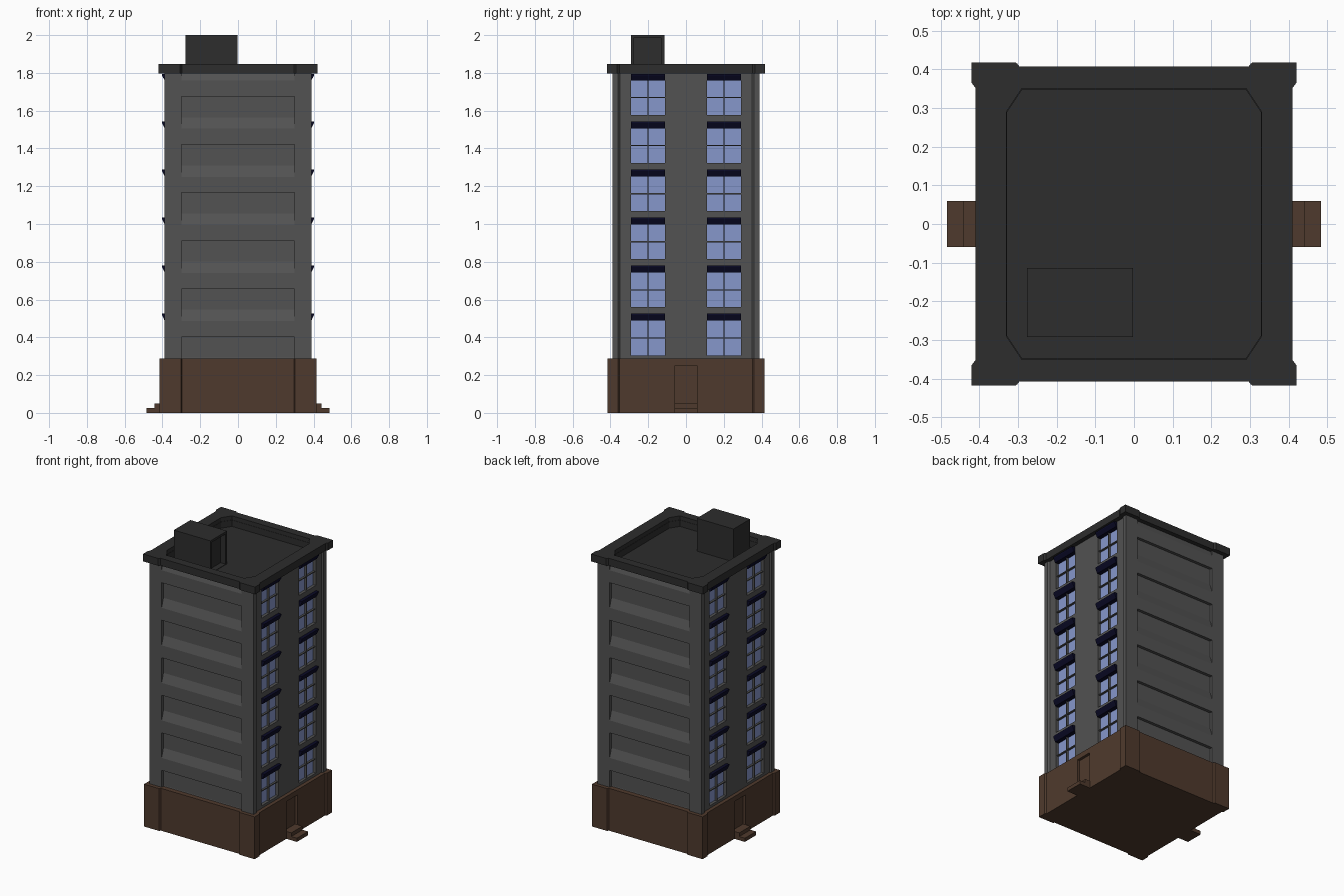
import bpy, bmesh
from mathutils import Vector

if "Cube" in bpy.data.objects:
    bpy.data.objects.remove(bpy.data.objects["Cube"])


def material(name, rgb):
    m = bpy.data.materials.new(name)
    m.diffuse_color = (*rgb, 1)
    m.use_nodes = True
    m.node_tree.nodes["Principled BSDF"].inputs["Base Color"].default_value = m.diffuse_color
    return m


GREY = material("wall grey", (0.085, 0.085, 0.085))
DARK = material("roof charcoal", (0.026, 0.026, 0.026))
BROWN = material("base brown", (0.078, 0.042, 0.026))
NAVY = material("awning navy", (0.003, 0.003, 0.02))
GLASS = material("glass blue", (0.24, 0.31, 0.6))


def finish(name, bm, mat):
    bmesh.ops.recalc_face_normals(bm, faces=bm.faces)
    me = bpy.data.meshes.new(name)
    bm.to_mesh(me)
    bm.free()
    if mat:
        me.materials.append(mat)
    ob = bpy.data.objects.new(name, me)
    bpy.context.collection.objects.link(ob)
    return ob


def add_prism(bm, pts, vec):
    face = bm.faces.new([bm.verts.new(p) for p in pts])
    ext = bmesh.ops.extrude_face_region(bm, geom=[face], use_keep_orig=True)
    bmesh.ops.translate(bm, vec=Vector(vec),
                        verts=[g for g in ext["geom"] if isinstance(g, bmesh.types.BMVert)])


def add_box(bm, x, y, z):
    x, y, z = sorted(x), sorted(y), sorted(z)
    add_prism(bm, [(x[0], y[0], z[0]), (x[1], y[0], z[0]),
                   (x[1], y[1], z[0]), (x[0], y[1], z[0])], (0, 0, z[1] - z[0]))


def plan(quad):
    """Mirror a quarter outline into a full closed outline."""
    return (quad + [(-x, y) for x, y in reversed(quad)]
            + [(-x, -y) for x, y in quad] + [(x, -y) for x, y in reversed(quad)])


def slab(name, quad, z0, z1, mat):
    bm = bmesh.new()
    add_prism(bm, [(x, y, z0) for x, y in plan(quad)], (0, 0, z1 - z0))
    return finish(name, bm, mat)


def cut(ob, bm):
    tool = finish("cutter", bm, None)
    tool.hide_render = True
    mod = ob.modifiers.new("cut", "BOOLEAN")
    mod.operation, mod.solver, mod.object = "DIFFERENCE", "EXACT", tool
    bpy.context.view_layer.objects.active = ob
    bpy.ops.object.modifier_apply(modifier=mod.name)
    bpy.data.objects.remove(tool)


ROOF_Z = 1.775
FLOOR = 0.2545
HOLE = [(0.33, 0.29), (0.29, 0.35)]
windows = [(s, t, 0.305 + FLOOR * i, min(0.525 + FLOOR * i, 1.793))
           for s in (-1, 1) for t in (-1, 1) for i in range(6)]

# Main tower with corner pilasters on the window sides
tower = slab("tower", [(0.38, 0.35), (0.39, 0.36), (0.39, 0.39)], 0.1, 1.8, GREY)
bm = bmesh.new()
for s, t, z0, z1 in windows:
    add_box(bm, (s * 0.355, s * 0.45), (t * 0.11, t * 0.292), (z0, z1))
# Sloped-sill recesses on the front and back
for s in (-1, 1):
    for i in range(7):
        zt = 0.402 + FLOOR * i
        prof = [(0.45, zt), (0.37, zt), (0.37, zt - 0.11), (0.39, zt - 0.17), (0.45, zt - 0.17)]
        add_prism(bm, [(-0.3, s * y, z) for y, z in prof], (0.6, 0, 0))
cut(tower, bm)
bm = bmesh.new()
add_prism(bm, [(x, y, ROOF_Z) for x, y in plan(HOLE)], (0, 0, 0.2))
cut(tower, bm)

# Base with door recesses
base = slab("base", [(0.405, 0.352), (0.415, 0.36), (0.415, 0.415),
                     (0.302, 0.415), (0.296, 0.405)], 0, 0.287, BROWN)
bm = bmesh.new()
for s in (-1, 1):
    add_box(bm, (s * 0.387, s * 0.5), (-0.058, 0.058), (0.05, 0.252))
cut(base, bm)

# Door steps
bm = bmesh.new()
for s in (-1, 1):
    add_box(bm, (s * 0.38, s * 0.484), (-0.06, 0.06), (0, 0.025))
    add_box(bm, (s * 0.38, s * 0.442), (-0.06, 0.06), (0.025, 0.05))
finish("door_steps", bm, BROWN)

# Cornice ring and roof floor
cornice = slab("cornice", [(0.41, 0.352), (0.42, 0.365), (0.42, 0.418),
                           (0.306, 0.418), (0.296, 0.407)], 1.798, 1.848, DARK)
bm = bmesh.new()
add_prism(bm, [(x, y, 1.7) for x, y in plan(HOLE)], (0, 0, 0.3))
cut(cornice, bm)
slab("roof_floor", HOLE, ROOF_Z - 0.005, ROOF_Z + 0.002, DARK)
# Dark lining of the parapet
lining = slab("parapet_lining", [(0.332, 0.291), (0.291, 0.352)], ROOF_Z, 1.82, DARK)
bm = bmesh.new()
add_prism(bm, [(x * 0.995, y * 0.995, 1.7) for x, y in plan(HOLE)], (0, 0, 0.3))
cut(lining, bm)

# Stair house on the roof with its recessed doorway
bm = bmesh.new()
add_box(bm, (-0.277, -0.002), (-0.292, -0.114), (ROOF_Z, 2.0))
house = finish("stair_house", bm, DARK)
bm = bmesh.new()
add_box(bm, (-0.04, 0.05), (-0.277, -0.129), (ROOF_Z + 0.005, 1.985))
cut(house, bm)

# Window glass, glazing bars and awnings
glass, bars, awnings = bmesh.new(), bmesh.new(), bmesh.new()
for s, t, z0, z1 in windows:
    y0, y1, zm = t * 0.11, t * 0.292, z0 + 0.092
    add_box(glass, (s * 0.352, s * 0.36), (y0, y1), (z0, z1))
    add_box(bars, (s * 0.356, s * 0.374), (t * 0.198, t * 0.204), (z0, z1))
    add_box(bars, (s * 0.356, s * 0.373), (y0, y1), (zm - 0.003, zm + 0.003))
    zb = z0 + 0.183
    add_prism(awnings, [(s * 0.36, y0, z1), (s * 0.402, y0, z1), (s * 0.402, y0, z1 - 0.008),
                        (s * 0.388, y0, zb), (s * 0.36, y0, zb)], (0, y1 - y0, 0))
finish("window_glass", glass, GLASS)
finish("window_bars", bars, GREY)
finish("awnings", awnings, NAVY)
